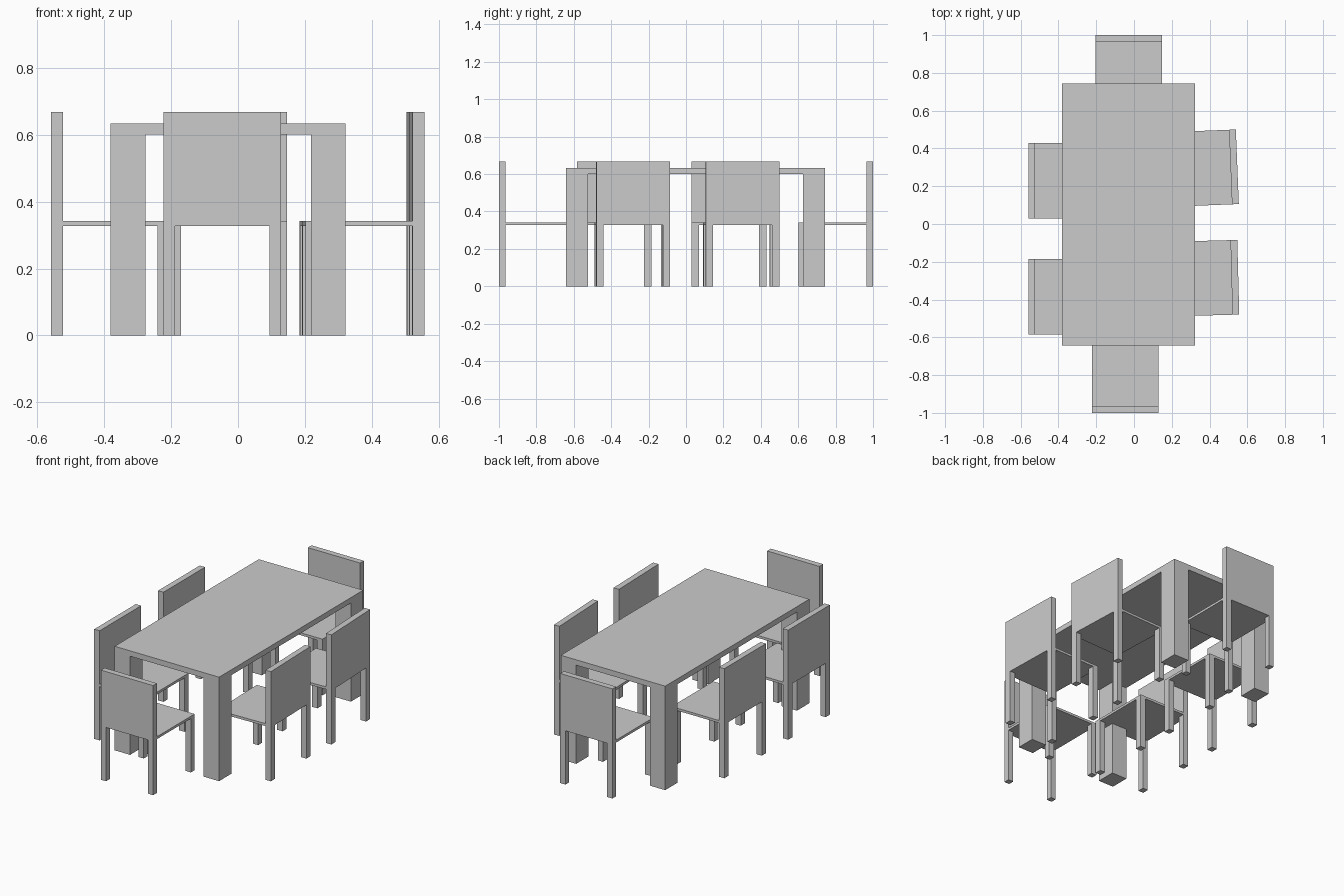
import bpy
from math import radians
from mathutils import Matrix

if "Cube" in bpy.data.objects:
    bpy.data.objects.remove(bpy.data.objects["Cube"])

def box(name, lo, hi, place=Matrix()):
    """Axis-aligned box between two corners, then moved by a placement matrix."""
    bpy.ops.mesh.primitive_cube_add(size=1)
    ob = bpy.context.object
    ob.name = name
    size = [b - a for a, b in zip(lo, hi)]
    mid = [(a + b) / 2 for a, b in zip(lo, hi)]
    ob.data.transform(place @ Matrix.Translation(mid) @ Matrix.Diagonal((*size, 1)))
    return ob

SEAT_LOW, SEAT_TOP, BACK_TOP = 0.327, 0.342, 0.667

def chair(name, x, y, angle, width, depth):
    """Chair with the middle of its backrest's outer face at (x, y).
    Locally the back faces +x and the seat extends towards -x."""
    place = Matrix.Translation((x, y, 0)) @ Matrix.Rotation(radians(angle), 4, 'Z')
    h, leg, thick = width / 2, width * 0.1, 0.036
    box(name + "_backrest", (-thick, -h, SEAT_LOW), (0, h, BACK_TOP), place)
    box(name + "_seat", (-depth, -h, SEAT_LOW), (-thick, h, SEAT_TOP), place)
    for side, y0 in (("a", -h), ("b", h - leg)):
        for end, x0 in (("back", -thick), ("front", -depth)):
            box(f"{name}_{end}_leg_{side}", (x0, y0, 0),
                (x0 + thick, y0 + leg, SEAT_LOW), place)

# Table
X0, X1, Y0, Y1 = -0.381, 0.322, -0.642, 0.744
LX, LY, UNDER = 0.104, 0.119, 0.6
box("table_top", (X0, Y0, UNDER), (X1, Y1, 0.633))
for i, lx in enumerate((X0, X1 - LX)):
    for j, ly in enumerate((Y0, Y1 - LY)):
        box(f"table_leg_{i}{j}", (lx, ly, 0), (lx + LX, ly + LY, UNDER))

# Chairs at the two ends
chair("front_chair", -0.047, -1.0, -90, 0.352, 0.398)
chair("back_chair", -0.029, 1.0, 90, 0.352, 0.398)

# Chairs along the left side
chair("left_chair_1", -0.559, -0.384, 180, 0.4, 0.355)
chair("left_chair_2", -0.559, 0.23, 180, 0.4, 0.355)

# Chairs along the right side, slightly turned
chair("right_chair_1", 0.552, -0.282, 1.5, 0.395, 0.355)
chair("right_chair_2", 0.547, 0.303, 2.3, 0.395, 0.355)
